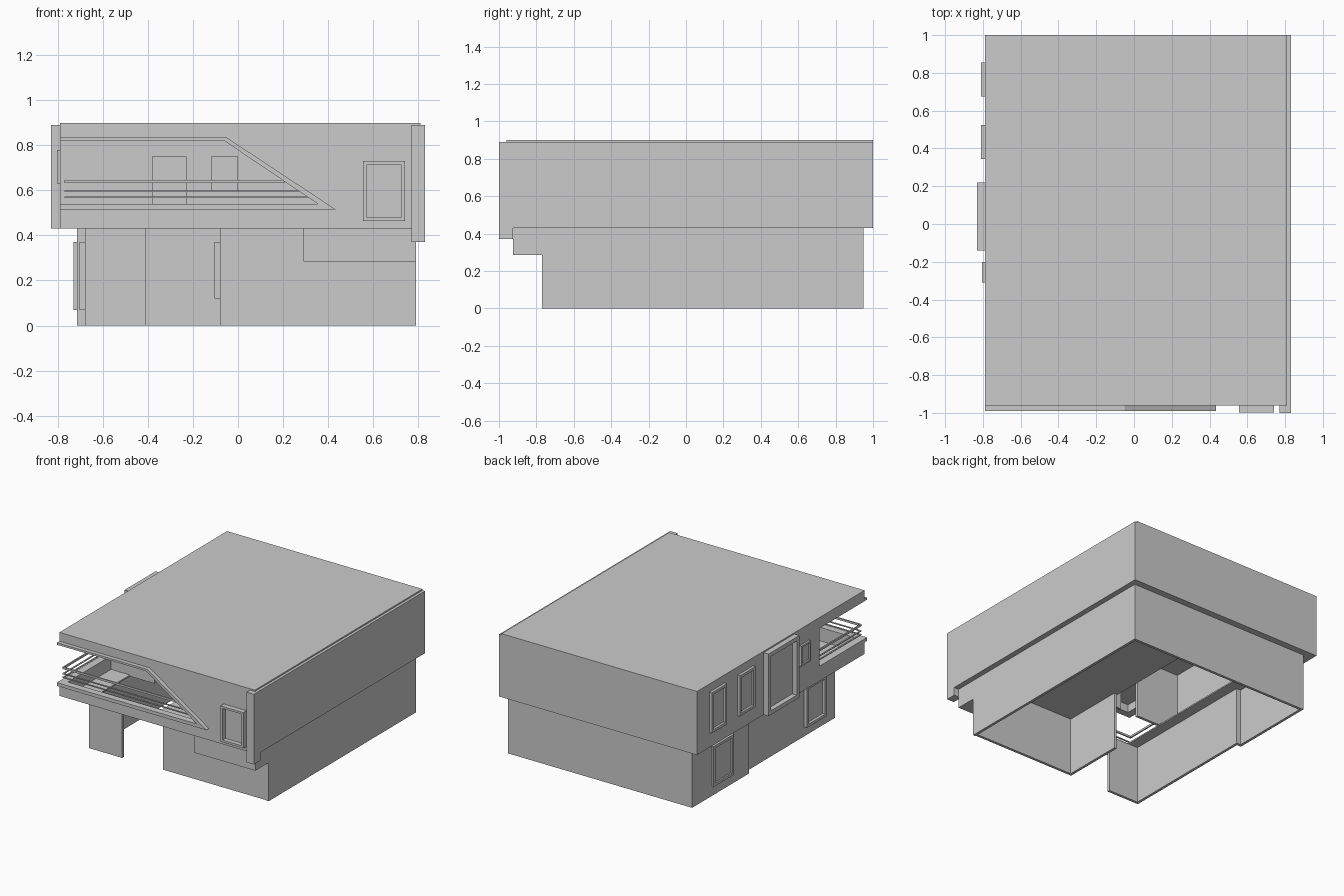
import bpy, bmesh
from mathutils import Vector

cube = bpy.data.objects.get("Cube")
if cube:
    bpy.data.objects.remove(cube, do_unlink=True)

grey = bpy.data.materials.new("plain_grey")
grey.use_nodes = True
grey.diffuse_color = (0.6, 0.6, 0.6, 1)
grey.node_tree.nodes["Principled BSDF"].inputs["Base Color"].default_value = (0.6, 0.6, 0.6, 1)


def finish(name, bm):
    bmesh.ops.recalc_face_normals(bm, faces=bm.faces[:])
    mesh = bpy.data.meshes.new(name)
    bm.to_mesh(mesh)
    bm.free()
    mesh.materials.append(grey)
    obj = bpy.data.objects.new(name, mesh)
    bpy.context.collection.objects.link(obj)
    return obj


def add_box(bm, x, y, z):
    verts = bmesh.ops.create_cube(bm, size=1)["verts"]
    for v in verts:
        v.co = Vector([a[0] + (c + 0.5) * (a[1] - a[0]) for a, c in zip((x, y, z), v.co)])


def box(name, x, y, z):
    bm = bmesh.new()
    add_box(bm, x, y, z)
    return finish(name, bm)


def prism(name, pts, axis, start, end):
    """Extrude a (horizontal, z) outline along x or y."""
    bm = bmesh.new()
    place = lambda p, d: (d, p[0], p[1]) if axis == "x" else (p[0], d, p[1])
    face = bm.faces.new([bm.verts.new(place(p, start)) for p in pts])
    new = bmesh.ops.extrude_face_region(bm, geom=[face])["geom"]
    step = Vector(place((0, 0), end - start))
    bmesh.ops.translate(bm, vec=step, verts=[g for g in new if isinstance(g, bmesh.types.BMVert)])
    return finish(name, bm)


def window(name, axis, depth, across, z, border):
    """Raised frame of four bars with a thin pane at the back."""
    bm = bmesh.new()
    (a, b), (c, d) = across, z
    back = (depth[1] - 0.004, depth[1])
    bars = [((a, a + border), z, depth), ((b - border, b), z, depth),
            ((a + border, b - border), (c, c + border), depth),
            ((a + border, b - border), (d - border, d), depth),
            ((a + border, b - border), (c + border, d - border), back)]
    for h, v, dep in bars:
        add_box(bm, *((dep, h, v) if axis == "x" else (h, dep, v)))
    return finish(name, bm)


# Upper storey shell
MID, TOP = 0.43, 0.9
box("roof", (-0.79, 0.81), (-0.96, 1), (0.88, TOP))
prism("upper_front_wall",
      [(-0.79, MID), (0.81, MID), (0.81, TOP), (-0.79, TOP), (-0.79, 0.82),
       (-0.06, 0.82), (0.355, 0.54), (-0.79, 0.54)], "y", -0.96, -0.94)
prism("upper_window_side_wall",
      [(-0.96, MID), (1, MID), (1, TOP), (-0.96, TOP), (-0.96, 0.82),
       (-0.435, 0.82), (-0.435, 0.54), (-0.96, 0.54)], "x", -0.79, -0.735)
box("upper_back_wall", (-0.79, 0.81), (0.98, 1), (MID, TOP))
box("upper_plain_side_wall", (0.79, 0.81), (-0.96, 1), (MID, TOP))
box("side_cladding", (0.81, 0.83), (-0.96, 1), (MID, 0.89))
box("corner_post", (0.77, 0.83), (-1, -0.925), (0.37, 0.89))

# Balcony: raised surround, inner wall with doorway, railing
prism("balcony_surround",
      [(-0.79, 0.835), (-0.05, 0.835), (0.435, 0.515), (-0.79, 0.515),
       (-0.79, 0.54), (0.355, 0.54), (-0.06, 0.82), (-0.79, 0.82)], "y", -0.99, -0.96)
prism("balcony_inner_wall",
      [(-0.735, MID), (-0.38, MID), (-0.38, 0.75), (-0.23, 0.75), (-0.23, MID),
       (0.79, MID), (0.79, 0.88), (-0.735, 0.88)], "y", -0.435, -0.415)
window("balcony_window", "y", (-0.445, -0.435), (-0.12, 0), (0.6, 0.75), 0.006)
for i, (z, half) in enumerate([(0.64, 0.007), (0.597, 0.003), (0.57, 0.003)]):
    end = -0.06 + (0.82 - z) * 1.48
    span = (z - half, z + half)
    box(f"front_rail_{i + 1}", (-0.77, end), (-0.955, -0.945), span)
    box(f"side_rail_{i + 1}", (-0.77, -0.76), (-0.945, -0.435), span)

# Underside between the storeys
LEVEL = (MID, 0.44)
box("front_soffit", (-0.79, 0.81), (-0.96, -0.76), LEVEL)
box("back_soffit", (-0.79, 0.81), (0.9, 1), LEVEL)
box("side_soffit", (-0.79, -0.58), (-0.76, 0.9), LEVEL)
box("room_ceiling", (-0.09, 0.81), (-0.76, 0.9), LEVEL)

# Ground storey walls
LOW = (0, MID)
box("ground_plain_side_wall", (0.77, 0.79), (-0.77, 0.95), LOW)
box("ground_back_wall", (-0.715, 0.77), (0.93, 0.95), LOW)
box("ground_front_wall", (-0.08, 0.77), (-0.765, -0.745), LOW)
box("entry_side_wall", (-0.08, -0.06), (-0.745, -0.28), LOW)
box("ground_front_pier", (-0.68, -0.41), (-0.77, -0.75), LOW)
box("ground_side_wall_front", (-0.68, -0.66), (-0.75, 0.285), LOW)
box("ground_side_wall_jog", (-0.695, -0.66), (0.285, 0.305), LOW)
box("ground_side_wall_back", (-0.715, -0.695), (0.285, 0.93), LOW)
box("front_bay", (0.29, 0.79), (-0.925, -0.765), (0.285, MID))

# Windows
window("front_window", "y", (-0.997, -0.96), (0.555, 0.742), (0.465, 0.73), 0.016)
SIDE = [("back_side_window", -0.81, -0.79, (0.675, 0.855), (0.54, 0.84), 0.02),
        ("middle_side_window", -0.81, -0.79, (0.345, 0.525), (0.54, 0.84), 0.02),
        ("large_side_window", -0.83, -0.79, (-0.14, 0.22), (MID, 0.89), 0.03),
        ("small_side_window", -0.805, -0.79, (-0.31, -0.2), (0.63, 0.78), 0.012),
        ("ground_back_window", -0.73, -0.715, (0.48, 0.72), (0.07, 0.37), 0.02),
        ("ground_front_window", -0.705, -0.68, (-0.64, -0.41), (0.07, 0.37), 0.02),
        ("entry_window", -0.105, -0.08, (-0.62, -0.42), (0.12, 0.37), 0.015)]
for name, outer, wall, across, z, border in SIDE:
    window(name, "x", (outer, wall), across, z, border)
